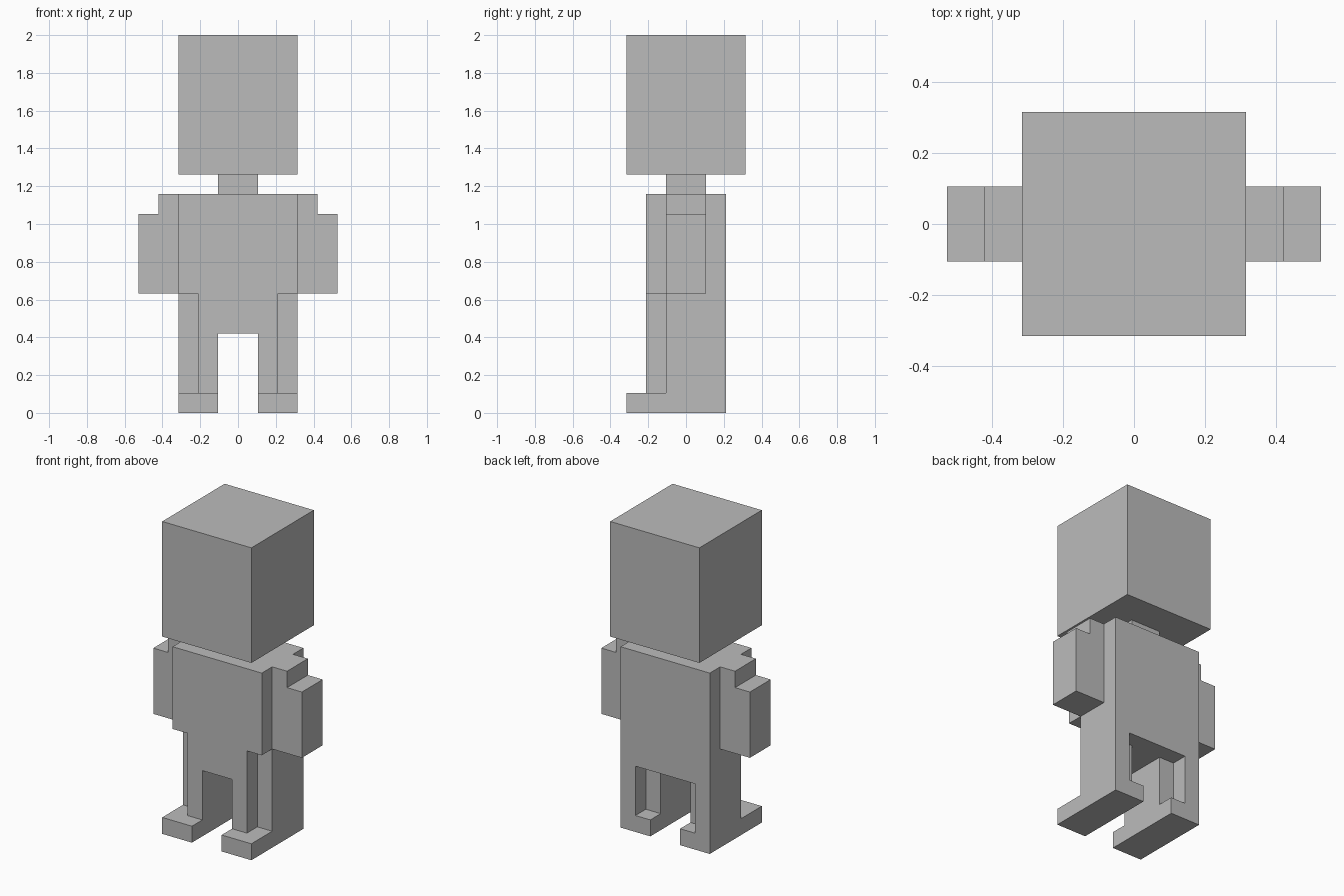
import bpy
import bmesh
from mathutils import Vector

U = 2 / 19  # the block unit: the figure is nineteen blocks tall

cube = bpy.data.objects.get("Cube")
if cube:
    bpy.data.objects.remove(cube, do_unlink=True)

grey = bpy.data.materials.new("plain grey")
grey.use_nodes = True
grey.diffuse_color = (0.5, 0.5, 0.5, 1)
grey.node_tree.nodes["Principled BSDF"].inputs["Base Color"].default_value = (0.5, 0.5, 0.5, 1)


def prism(name, outline, low, high, axis="z"):
    """Extrude an outline of block units: (x, y) along z, or (x, z) along y."""
    bm = bmesh.new()
    place = (lambda p: Vector((p[0], p[1], low))) if axis == "z" else (lambda p: Vector((p[0], low, p[1])))
    face = bm.faces.new([bm.verts.new(place(p) * U) for p in outline])
    moved = bmesh.ops.extrude_face_region(bm, geom=[face])["geom"]
    step = (high - low) * U
    offset = Vector((0, 0, step)) if axis == "z" else Vector((0, step, 0))
    bmesh.ops.translate(bm, vec=offset, verts=[v for v in moved if isinstance(v, bmesh.types.BMVert)])
    bmesh.ops.recalc_face_normals(bm, faces=bm.faces)
    mesh = bpy.data.meshes.new(name)
    bm.to_mesh(mesh)
    bm.free()
    mesh.materials.append(grey)
    obj = bpy.data.objects.new(name, mesh)
    bpy.context.collection.objects.link(obj)
    return obj


def rect(x0, x1, y0, y1):
    return [(x0, y0), (x1, y0), (x1, y1), (x0, y1)]


# Head, neck and chest
prism("head", rect(-3, 3, -3, 3), 12, 19)
prism("neck", rect(-1, 1, -1, 1), 11, 12)
prism("chest", rect(-3, 3, -2, 2), 6, 11)

# Pelvis with notched front corners
prism("pelvis", [(-2, -2), (2, -2), (2, -1), (3, -1), (3, 2), (-3, 2), (-3, -1), (-2, -1)], 4, 6)

# Stepped arms, staggered legs and long feet on both sides
arm = [(3, 6), (5, 6), (5, 10), (4, 10), (4, 11), (3, 11)]
leg = [(1, -2), (2, -2), (2, -1), (3, -1), (3, 2), (2, 2), (2, 1), (1, 1)]
foot = rect(1, 3, -3, 2)
for side, sign in (("left", 1), ("right", -1)):
    def flip(points):
        return [(sign * a, b) for a, b in points]
    prism(side + "_arm", flip(arm), -1, 1, "y")
    prism(side + "_leg", flip(leg), 1, 4)
    prism(side + "_foot", flip(foot), 0, 1)
